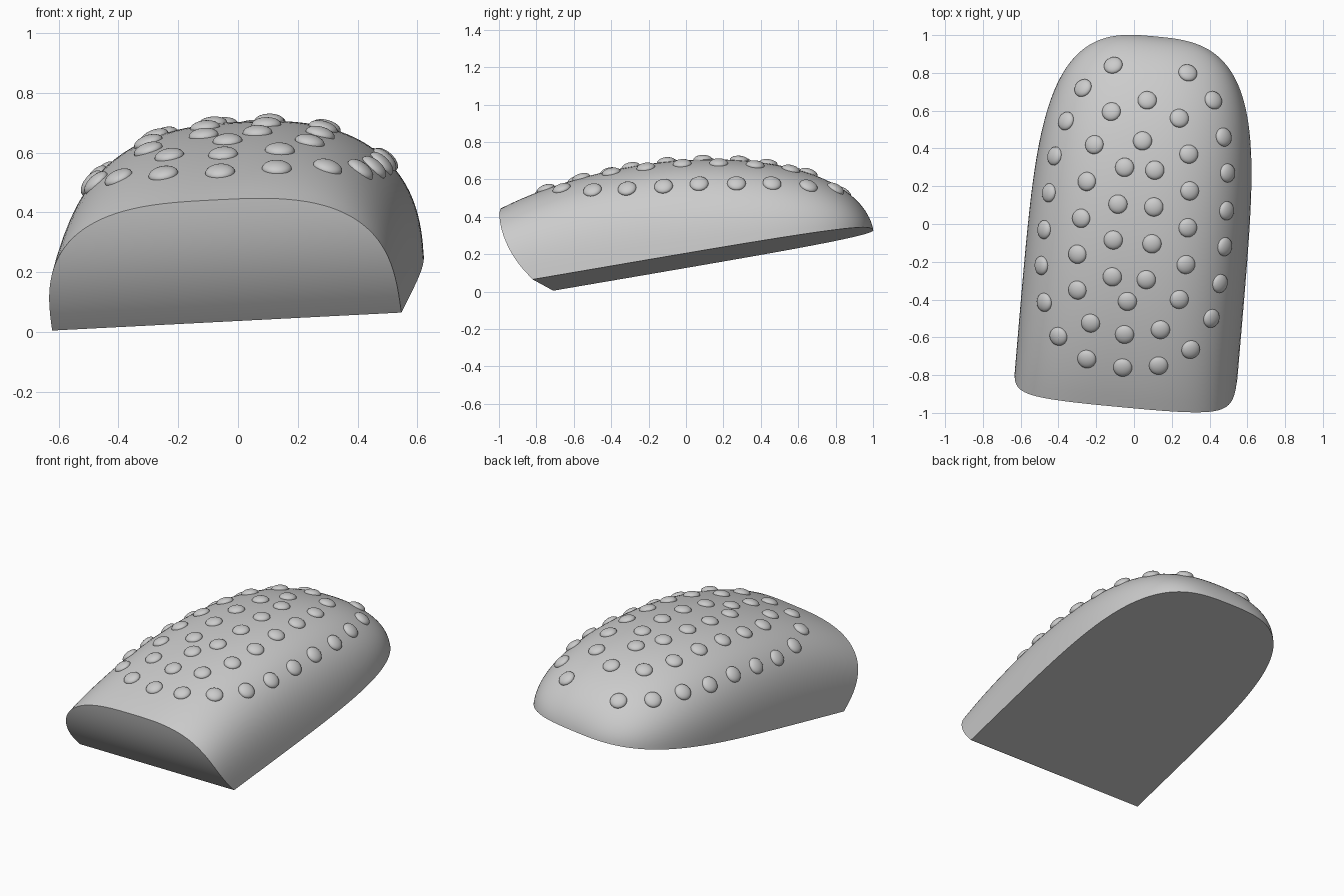
import bpy, bmesh, math
from mathutils import Matrix, Vector
from mathutils.bvhtree import BVHTree

if "Cube" in bpy.data.objects:
    bpy.data.objects.remove(bpy.data.objects["Cube"], do_unlink=True)

LENGTH, WIDTH, HEIGHT = 1.79, 0.588, 0.54
ROWS, COLS = 56, 56

grey = bpy.data.materials.new("plain grey")
grey.use_nodes = True
colour = (0.6, 0.6, 0.6, 1)
grey.diffuse_color = colour
grey.node_tree.nodes["Principled BSDF"].inputs["Base Color"].default_value = colour


def finish(bm, name):
    """Turn a bmesh into a smooth-shaded object with sharp creases."""
    mesh = bpy.data.meshes.new(name)
    bm.to_mesh(mesh)
    mesh.materials.append(grey)
    obj = bpy.data.objects.new(name, mesh)
    bpy.context.collection.objects.link(obj)
    bpy.ops.object.select_all(action="DESELECT")
    obj.select_set(True)
    bpy.context.view_layer.objects.active = obj
    bpy.ops.object.shade_smooth_by_angle(angle=math.radians(40))
    return obj


# Tilted frame of the flat base: across, along and up
across = Vector((1.165, -0.11, 0.06)).normalized()
up = across.cross(Vector((0.084, 0.981, 0.168))).normalized()
along = up.cross(across)
frame = Matrix((across, along, up)).transposed().to_4x4()
frame.translation = (-0.0375, -0.765, 0.035)


def front_bulge(z):
    """Forward lean of the rounded front face at a given height."""
    return -0.135 * (1 - max(0, 1 - z / 0.44) ** 2.4)


def section(r):
    """Half arch of the shell at distance r from the front."""
    t = r / LENGTH
    half = WIDTH * max(0, 1 - t ** 5) ** (1 / 3)
    reach = 1.02 if r < 0.6 else LENGTH - 0.6
    top = HEIGHT * math.sqrt(max(0, 1 - ((r - 0.6) / reach) ** 2))
    power = 2 / (3 - 0.8 * t)
    for j in range(COLS + 1):
        a = math.pi * j / COLS
        c, s = math.cos(a), max(0, math.sin(a))
        z = top * s ** power if 0 < j < COLS else 0
        x = half * math.copysign(abs(c) ** power, c)
        yield Vector((x, r + front_bulge(z) * max(0, 1 - r / 0.6), z))


# Domed body: arches along the length, closed by front and base strips
bm = bmesh.new()
grid = [[bm.verts.new(frame @ p) for p in section(LENGTH * math.sin(math.pi / 2 * i / ROWS))]
        for i in range(ROWS + 1)]
for i in range(ROWS):
    a, b = grid[i], grid[i + 1]
    for j in range(COLS):
        bm.faces.new((a[j], b[j], b[j + 1], a[j + 1]))
    bm.faces.new((a[0], a[-1], b[-1], b[0]))
for j in range(COLS // 2):
    k = COLS - j
    ring = [grid[0][n] for n in (j, j + 1, k - 1, k)]
    bm.faces.new(list(dict.fromkeys(ring)))
bmesh.ops.remove_doubles(bm, verts=bm.verts[:], dist=0.0005)
bmesh.ops.recalc_face_normals(bm, faces=bm.faces[:])
tree = BVHTree.FromBMesh(bm)
finish(bm, "domed_body")
bm.free()

# Raised studs, column by column from left to right, back to front
studs = [
    (-.27, .72), (-.36, .545), (-.42, .36), (-.45, .165), (-.475, -.03), (-.49, -.22),
    (-.475, -.415), (-.4, -.595),
    (-.11, .84), (-.12, .595), (-.21, .42), (-.25, .225), (-.28, .03), (-.3, -.16),
    (-.3, -.35), (-.23, -.525), (-.25, -.715),
    (.07, .655), (.045, .44), (-.05, .3), (-.085, .105), (-.11, -.085), (-.115, -.28),
    (-.035, -.41), (-.05, -.585), (-.06, -.76),
    (.11, .285), (.105, .09), (.095, -.105), (.065, -.295), (.14, -.56), (.13, -.75),
    (.285, .8), (.24, .56), (.29, .37), (.295, .175), (.285, -.02), (.275, -.215),
    (.24, -.4), (.3, -.665),
    (.42, .655), (.475, .46), (.495, .27), (.49, .07), (.48, -.12), (.455, -.315), (.41, -.5),
]
bm = bmesh.new()
for x, y in studs:
    hit, normal, _, _ = tree.ray_cast(Vector((x, y, 2)), Vector((0, 0, -1)))
    if hit is None:
        continue
    turn = normal.to_track_quat("Z", "Y").to_matrix().to_4x4()
    place = Matrix.Translation(hit) @ turn @ Matrix.Diagonal((1, 1, 0.5, 1))
    bmesh.ops.create_uvsphere(bm, u_segments=24, v_segments=14, radius=0.05, matrix=place)
finish(bm, "studs")
bm.free()
